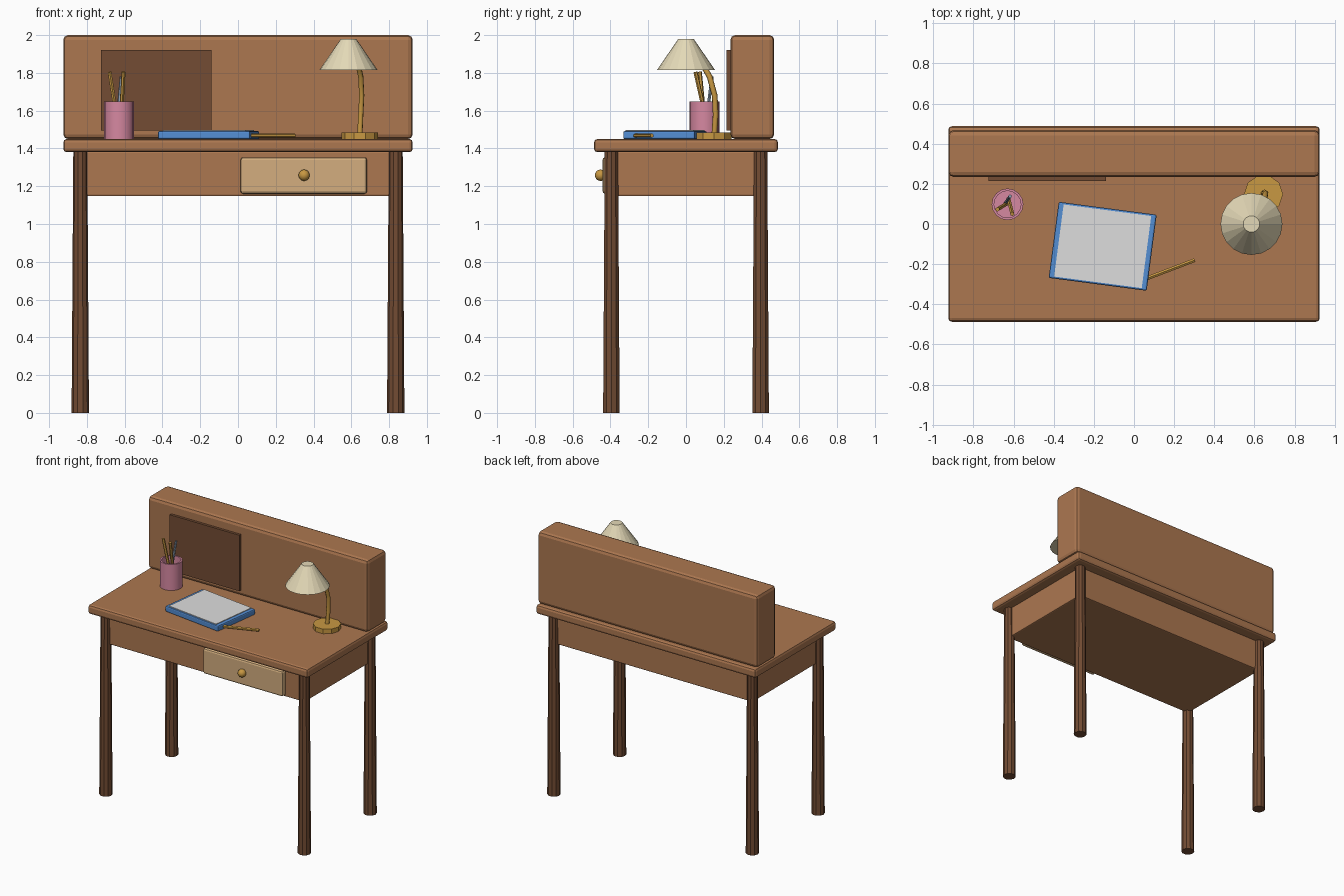
import bpy, bmesh, math
from mathutils import Vector

if "Cube" in bpy.data.objects:
    bpy.data.objects.remove(bpy.data.objects["Cube"])


def mat(name, rgb):
    """Flat material from 0-255 display colour, stored as linear."""
    lin = [((c / 255 + 0.055) / 1.055) ** 2.4 if c > 10 else c / 255 / 12.92 for c in rgb]
    m = bpy.data.materials.new(name)
    m.diffuse_color = (*lin, 1)
    m.use_nodes = True
    m.node_tree.nodes["Principled BSDF"].inputs["Base Color"].default_value = m.diffuse_color
    return m


WOOD = mat("warm wood", (172, 119, 80))
DARK = mat("dark wood", (115, 76, 51))
LIGHT = mat("light wood", (211, 174, 127))
GOLD = mat("brass yellow", (200, 152, 66))
PINK = mat("pink", (214, 136, 161))
BLUE = mat("blue", (84, 142, 212))
PAPER = mat("paper white", (222, 222, 222))
CREAM = mat("cream", (228, 217, 183))
GREY = mat("blue grey", (140, 156, 175))


def finish(bm, name, material, smooth=False):
    bmesh.ops.recalc_face_normals(bm, faces=bm.faces)
    me = bpy.data.meshes.new(name)
    bm.to_mesh(me)
    bm.free()
    ob = bpy.data.objects.new(name, me)
    bpy.context.collection.objects.link(ob)
    me.materials.append(material)
    if smooth:
        bpy.ops.object.select_all(action='DESELECT')
        ob.select_set(True)
        bpy.context.view_layer.objects.active = ob
        bpy.ops.object.shade_smooth_by_angle(angle=math.radians(40))
    return ob


def box(name, material, lo, hi, bevel=0.0, turn=0.0):
    """Box between two corners, optionally bevelled and turned about its own z."""
    lo, hi = Vector(lo), Vector(hi)
    bm = bmesh.new()
    bmesh.ops.create_cube(bm, size=1)
    for v in bm.verts:
        v.co = Vector(a * b for a, b in zip(v.co, hi - lo))
    if bevel:
        bmesh.ops.bevel(bm, geom=bm.edges[:], offset=bevel, segments=2, profile=0.5, affect='EDGES')
    ob = finish(bm, name, material)
    ob.location = (lo + hi) / 2
    ob.rotation_euler.z = turn
    return ob


def lathe(name, material, centre, profile, sides, smooth=False):
    """Closed turned shape from (radius, z) pairs, first vertex on +x."""
    bm = bmesh.new()
    rings = []
    for r, z in profile:
        rings.append([bm.verts.new((centre[0] + r * math.cos(2 * math.pi * i / sides),
                                    centre[1] + r * math.sin(2 * math.pi * i / sides), z))
                      for i in range(sides)])
    for a, b in zip(rings, rings[1:]):
        for i in range(sides):
            j = (i + 1) % sides
            bm.faces.new((a[i], a[j], b[j], b[i]))
    bm.faces.new(rings[0][::-1])
    bm.faces.new(rings[-1])
    return finish(bm, name, material, smooth)


def rod(name, material, a, b, r, sides=6):
    """Straight stick between two points."""
    a, b = Vector(a), Vector(b)
    bm = bmesh.new()
    bmesh.ops.create_cone(bm, cap_ends=True, segments=sides, radius1=r, radius2=r, depth=(b - a).length)
    ob = finish(bm, name, material)
    ob.location = (a + b) / 2
    ob.rotation_mode = 'QUATERNION'
    ob.rotation_quaternion = (b - a).to_track_quat('Z', 'Y')
    return ob


# Desk body
box("desk_top", WOOD, (-0.925, -0.487, 1.38), (0.925, 0.487, 1.45), 0.018)
box("apron", WOOD, (-0.84, -0.40, 1.147), (0.84, 0.40, 1.385), 0.008)
box("back_hutch", WOOD, (-0.925, 0.235, 1.45), (0.925, 0.467, 2.0), 0.025)
box("pin_board", DARK, (-0.725, 0.215, 1.495), (-0.14, 0.24, 1.92))

# Four tapered legs
for sx, side in ((-1, "left"), (1, "right")):
    for sy, end in ((-1, "front"), (1, "back")):
        lathe(f"leg_{end}_{side}", DARK, (sx * 0.835, sy * 0.395),
              [(0.046, 0), (0.037, 1.39)], 10)

# Drawer and knob
box("drawer_front", LIGHT, (0.013, -0.442, 1.16), (0.683, -0.39, 1.353), 0.014)
bm = bmesh.new()
bmesh.ops.create_uvsphere(bm, u_segments=14, v_segments=10, radius=0.03)
finish(bm, "drawer_knob", GOLD, True).location = (0.35, -0.452, 1.258)

# Lamp: base, bent stem, shade
lathe("lamp_base", GOLD, (0.645, 0.148), [(0.097, 1.448), (0.097, 1.485)], 10)
curve = bpy.data.curves.new("lamp_stem", 'CURVE')
curve.dimensions = '3D'
curve.bevel_depth = 0.015
curve.bevel_resolution = 1
curve.use_fill_caps = True
path = [(0.645, 0.15, 1.47), (0.65, 0.157, 1.58), (0.655, 0.152, 1.68),
        (0.65, 0.125, 1.78), (0.635, 0.085, 1.85), (0.6, 0.02, 1.9)]
spline = curve.splines.new('POLY')
spline.points.add(len(path) - 1)
for p, co in zip(spline.points, path):
    p.co = (*co, 1)
curve.materials.append(GOLD)
bpy.context.collection.objects.link(bpy.data.objects.new("lamp_stem", curve))
lathe("lamp_shade", CREAM, (0.585, 0.0), [(0.154, 1.815), (0.041, 1.98)], 20)

# Pencil cup with its contents
lathe("pencil_cup", PINK, (-0.63, 0.098),
      [(0.079, 1.448), (0.079, 1.648), (0.067, 1.648), (0.067, 1.47)], 16, True)
rod("cup_pencil_left", GOLD, (-0.628, 0.105, 1.475), (-0.68, 0.073, 1.805), 0.011)
rod("cup_pencil_right", GOLD, (-0.625, 0.125, 1.475), (-0.606, 0.05, 1.805), 0.011)
rod("cup_pen", GREY, (-0.645, 0.098, 1.475), (-0.617, 0.138, 1.78), 0.009)

# Notebook and loose pencil
TURN = math.radians(-7.5)
box("notebook_cover", BLUE, (-0.402, -0.302, 1.449), (0.09, 0.08, 1.492), 0.008, TURN)
box("notebook_page", PAPER, (-0.376, -0.292, 1.488), (0.064, 0.07, 1.497), 0, TURN)
rod("desk_pencil", GOLD, (0.04, -0.28, 1.468), (0.302, -0.18, 1.468), 0.011)
